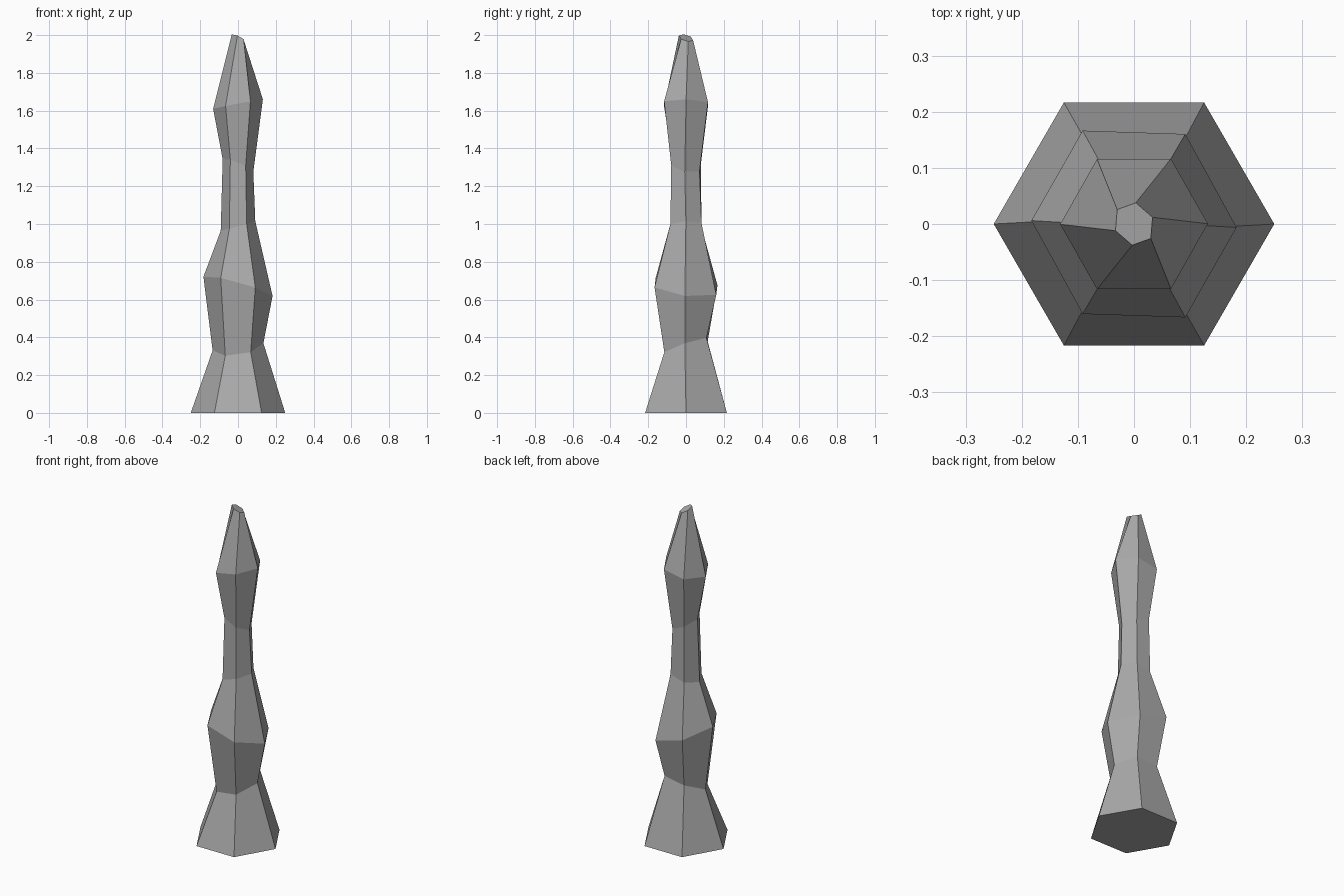
import bpy
import bmesh
from math import atan, cos, sin, radians, tau
from mathutils import Matrix, Vector

cube = bpy.data.objects.get("Cube")
if cube:
    bpy.data.objects.remove(cube, do_unlink=True)

SIDES = 6

# Single stone colour
stone = bpy.data.materials.new("grey_stone")
stone.use_nodes = True
grey = (0.4, 0.4, 0.4, 1.0)
stone.diffuse_color = grey
stone.node_tree.nodes["Principled BSDF"].inputs["Base Color"].default_value = grey

# Rings: height, radius, slope along x, slope along y, twist in degrees
rings = [
    (0.0, 0.25, 0, 0, 0),
    (0.35, 0.136, 0.15, 0.34, 0),
    (0.67, 0.19, -0.28, -0.12, 0),
    (0.99, 0.095, 0.28, 0.03, 0),
    (1.31, 0.088, -0.42, -0.2, 0),
    (1.635, 0.134, 0.19, -0.02, 0),
    (1.985, 0.04, -0.45, -0.3, 25),
]


def add_ring(bm, height, radius, slope_x, slope_y, twist):
    """One hexagonal cross-section, twisted and then tilted."""
    tilt = Matrix.Rotation(atan(slope_y), 3, "X") @ Matrix.Rotation(-atan(slope_x), 3, "Y")
    verts = []
    for i in range(SIDES):
        angle = tau * i / SIDES + radians(twist)
        point = tilt @ Vector((radius * cos(angle), radius * sin(angle), 0))
        verts.append(bm.verts.new(point + Vector((0, 0, height))))
    return verts


# Faceted pillar lofted through the tilted rings
bm = bmesh.new()
loops = [add_ring(bm, *ring) for ring in rings]
for low, high in zip(loops, loops[1:]):
    for i in range(SIDES):
        j = (i + 1) % SIDES
        bm.faces.new((low[i], low[j], high[j], high[i]))
bm.faces.new(loops[-1])
bm.faces.new(reversed(loops[0]))

mesh = bpy.data.meshes.new("stone_spire")
bm.to_mesh(mesh)
bm.free()
mesh.materials.append(stone)
spire = bpy.data.objects.new("stone_spire", mesh)
bpy.context.collection.objects.link(spire)
